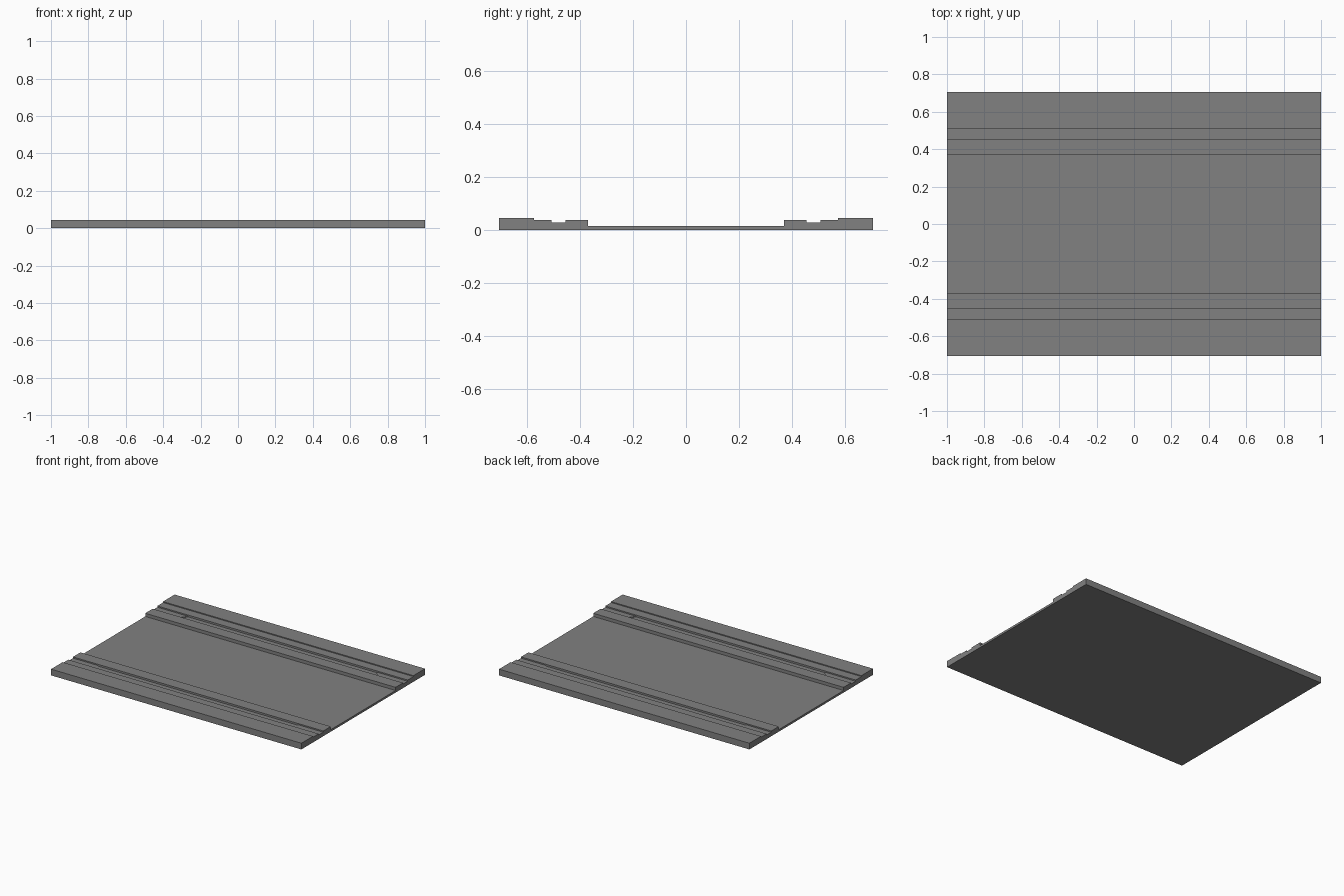
import bpy

cube = bpy.data.objects.get("Cube")
if cube:
    bpy.data.objects.remove(cube, do_unlink=True)

# One concrete colour for the whole piece
concrete = bpy.data.materials.new("grey concrete")
concrete.use_nodes = True
grey = (0.22, 0.22, 0.22, 1)
concrete.diffuse_color = grey
concrete.node_tree.nodes["Principled BSDF"].inputs["Base Color"].default_value = grey


def prism(name, outline, bottom, top):
    """Upright prism from a plan outline."""
    n = len(outline)
    verts = [(x, y, z) for z in (bottom, top) for x, y in outline]
    faces = [list(range(n))[::-1], list(range(n, 2 * n))]
    faces += [[i, (i + 1) % n, n + (i + 1) % n, n + i] for i in range(n)]
    mesh = bpy.data.meshes.new(name)
    mesh.from_pydata(verts, [], faces)
    mesh.materials.append(concrete)
    obj = bpy.data.objects.new(name, mesh)
    bpy.context.collection.objects.link(obj)
    return obj


def strip(name, y0, y1, bottom, top):
    """Full-length strip between two y positions."""
    y0, y1 = sorted((y0, y1))
    return prism(name, [(-1, y0), (1, y0), (1, y1), (-1, y1)], bottom, top)


HALF = 0.705
KERB_IN, GUTTER_IN, GUTTER_OUT, STEP = 0.37, 0.455, 0.508, 0.573
SLAB, BED, END_BED, KERB, PATH = 0.015, 0.025, 0.029, 0.038, 0.045

# Road slab under everything
strip("road_slab", -HALF, HALF, 0, SLAB)

# Kerb, gutter, ledge and pavement on both sides
for side, s in (("front", -1), ("back", 1)):
    strip(side + "_kerb", s * KERB_IN, s * GUTTER_IN, SLAB, KERB)
    strip(side + "_gutter_bed", s * GUTTER_IN, s * GUTTER_OUT, SLAB, BED)
    strip(side + "_ledge", s * GUTTER_OUT, s * STEP, SLAB, KERB)
    strip(side + "_pavement", s * STEP, s * HALF, SLAB, PATH)
    # Mitred raised ends of the gutter
    for end, e in (("left", 1), ("right", -1)):
        outline = [(e, s * GUTTER_IN), (e * 0.8, s * GUTTER_IN),
                   (e * 0.75, s * GUTTER_OUT), (e, s * GUTTER_OUT)]
        if s * e < 0:
            outline.reverse()
        prism(f"{side}_{end}_gutter_end", outline[::-1], BED, END_BED)
